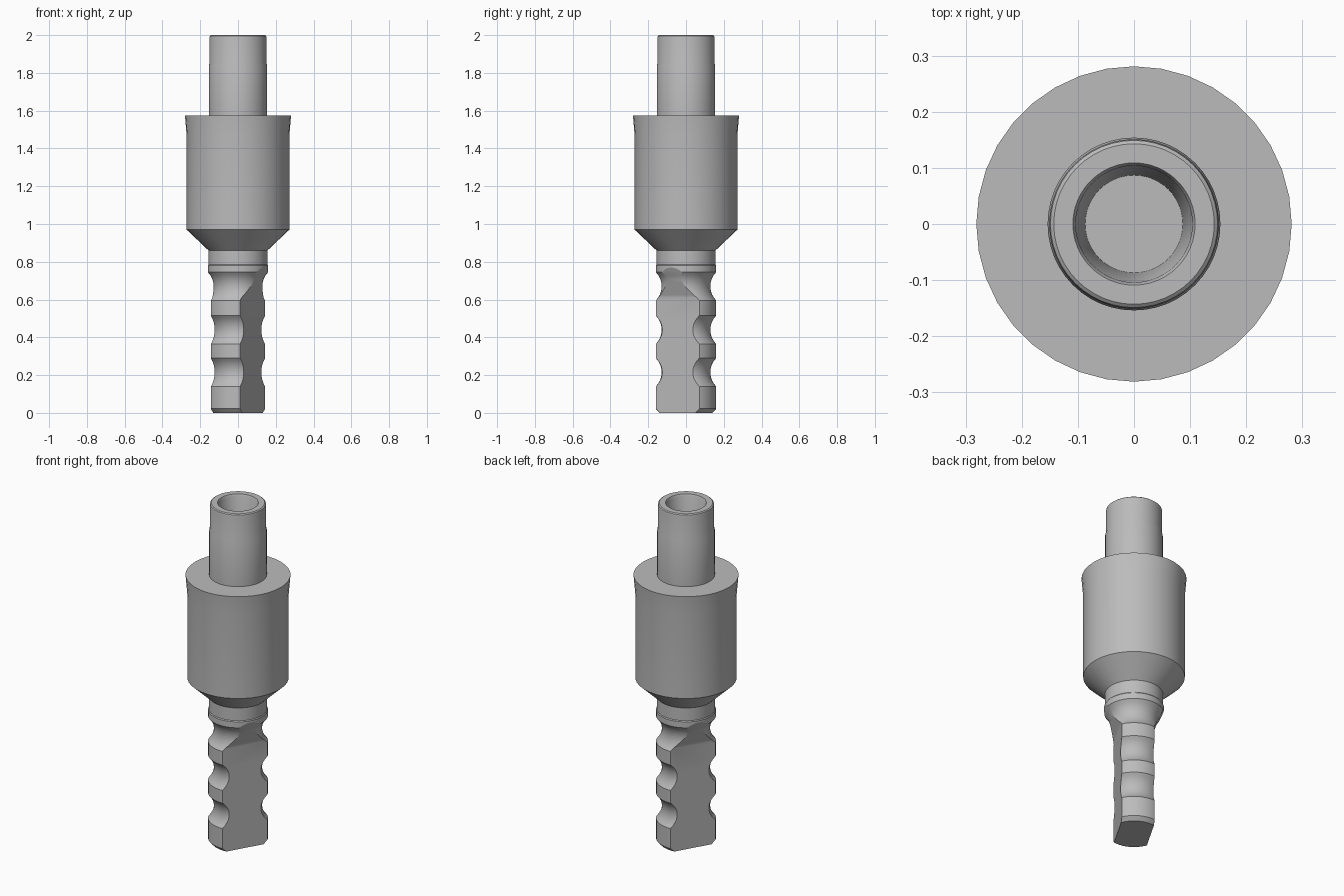
import bpy, bmesh, math
from mathutils import Matrix

old = bpy.data.objects.get("Cube")
if old:
    bpy.data.objects.remove(old, do_unlink=True)

steel = bpy.data.materials.new("steel_grey")
steel.use_nodes = True
colour = (0.5, 0.5, 0.5, 1)
steel.diffuse_color = colour
steel.node_tree.nodes["Principled BSDF"].inputs["Base Color"].default_value = colour


def add_object(name, bm):
    bmesh.ops.recalc_face_normals(bm, faces=bm.faces)
    mesh = bpy.data.meshes.new(name)
    bm.to_mesh(mesh)
    bm.free()
    mesh.materials.append(steel)
    obj = bpy.data.objects.new(name, mesh)
    bpy.context.collection.objects.link(obj)
    return obj


def lathe(name, profile, sides=36):
    """Turn (radius, z) points round the z axis; zero radius closes an end."""
    bm = bmesh.new()
    verts = [bm.verts.new((r, 0, z)) for r, z in profile]
    edges = [bm.edges.new(pair) for pair in zip(verts, verts[1:])]
    bmesh.ops.spin(bm, geom=verts + edges, cent=(0, 0, 0), axis=(0, 0, 1),
                   angle=2 * math.pi, steps=sides, use_duplicate=False)
    bmesh.ops.remove_doubles(bm, verts=bm.verts, dist=1e-5)
    return add_object(name, bm)


def flat_cutter(angle):
    """Prism that mills one flat, with a sloped run-out at its top."""
    outline = [(0.089, -0.1), (0.089, 0.61), (0.13, 0.71), (0.2, 0.85), (0.4, 0.85), (0.4, -0.1)]
    bm = bmesh.new()
    face = bm.faces.new([bm.verts.new((d, -0.3, z)) for d, z in outline])
    moved = bmesh.ops.extrude_face_region(bm, geom=[face])["geom"]
    bmesh.ops.translate(bm, vec=(0, 0.6, 0),
                        verts=[v for v in moved if isinstance(v, bmesh.types.BMVert)])
    bm.transform(Matrix.Rotation(angle, 4, "Z"))
    obj = add_object("flat_cutter", bm)
    obj.hide_render = True
    return obj


def smooth(obj):
    bpy.ops.object.select_all(action="DESELECT")
    obj.select_set(True)
    bpy.context.view_layer.objects.active = obj
    bpy.ops.object.shade_smooth_by_angle(angle=math.radians(25))


# Shank: turned bar with three rounded grooves
R, HALF, DEPTH, STEPS = 0.16, 0.075, 0.031, 10
arc_r = (HALF ** 2 + DEPTH ** 2) / (2 * DEPTH)
profile = [(0, 0), (0.14, 0), (R, 0.022)]
for centre in (0.215, 0.44, 0.67):
    for i in range(STEPS + 1):
        dz = HALF * (2 * i / STEPS - 1)
        r = R - DEPTH + arc_r - math.sqrt(arc_r ** 2 - dz ** 2)
        profile.append((r, centre + dz))
profile += [(R, 0.78), (0.156, 0.785), (0.156, 0.88), (0, 0.88)]
shank = lathe("shank", profile, 48)

# Two opposite flats milled on the shank
for turn in (0, math.pi):
    cutter = flat_cutter(math.radians(-30) + turn)
    mod = shank.modifiers.new("flat", "BOOLEAN")
    mod.operation, mod.solver, mod.object = "DIFFERENCE", "EXACT", cutter
    bpy.context.view_layer.objects.active = shank
    bpy.ops.object.modifier_apply(modifier=mod.name)
    bpy.data.objects.remove(cutter, do_unlink=True)

# Body: cone, barrel and flared rim
body = lathe("body", [(0, 0.86), (0.156, 0.86), (0.272, 0.97), (0.272, 1.47),
                      (0.281, 1.575), (0, 1.575)])

# Socket tube with a tapered blind bore
tube = lathe("socket_tube", [(0, 1.57), (0.154, 1.57), (0.154, 1.84), (0.151, 1.85),
                             (0.151, 1.985), (0.149, 1.995), (0.143, 2), (0.109, 2),
                             (0.104, 1.99), (0.087, 1.6), (0, 1.6)], 48)

for part in (shank, body, tube):
    smooth(part)
